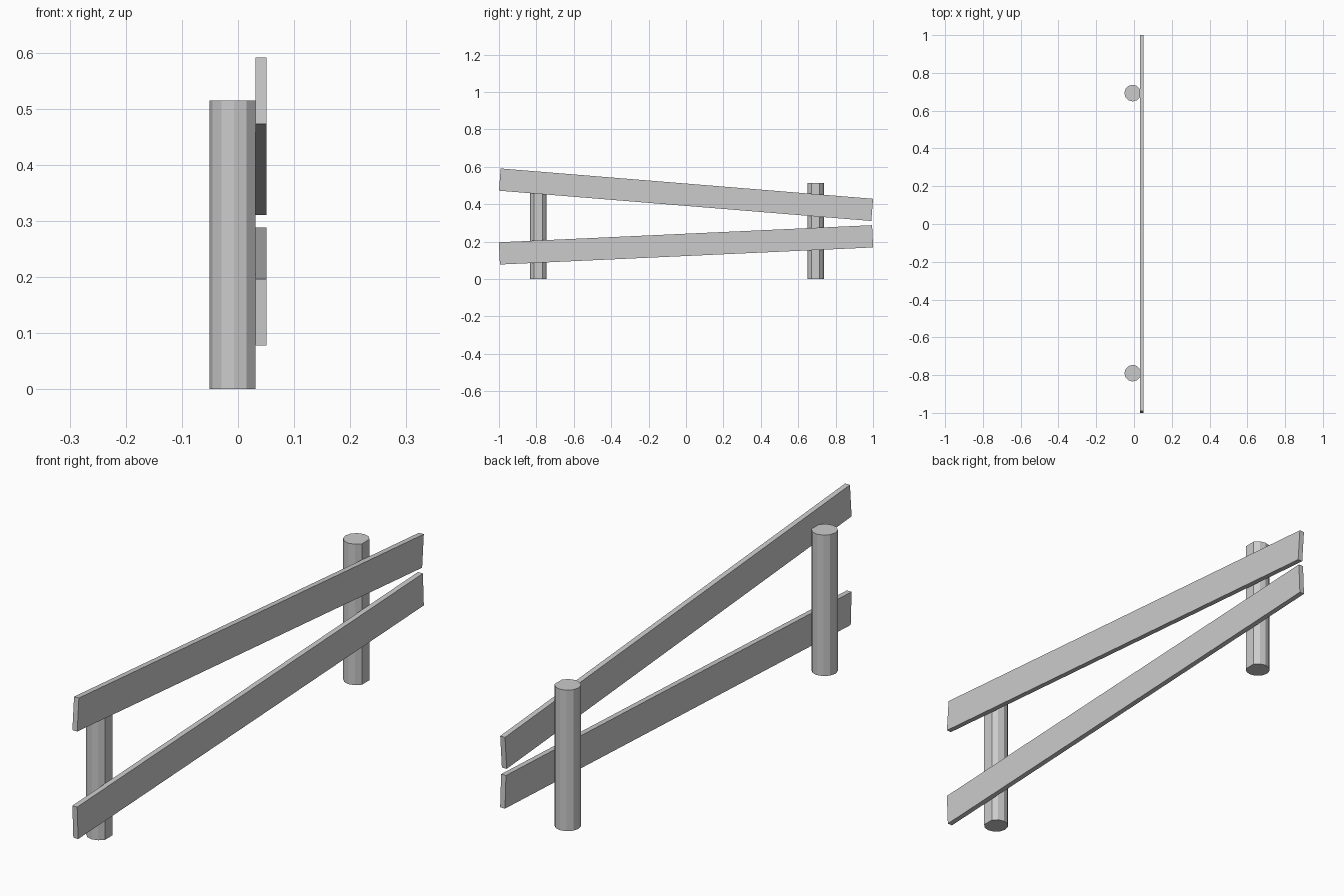
import bpy, bmesh
from math import cos, sin, pi, radians

if "Cube" in bpy.data.objects:
    bpy.data.objects.remove(bpy.data.objects["Cube"])

def make_object(name, bm):
    bmesh.ops.recalc_face_normals(bm, faces=bm.faces[:])
    mesh = bpy.data.meshes.new(name)
    bm.to_mesh(mesh)
    bm.free()
    obj = bpy.data.objects.new(name, mesh)
    bpy.context.collection.objects.link(obj)
    return obj

# Posts: 12-sided log with one corner shaved off where the rails attach
def post(name, y, radius=0.044, height=0.515, sides=12):
    bm = bmesh.new()
    ring = [bm.verts.new((radius * cos(2 * pi * i / sides),
                          radius * sin(2 * pi * i / sides), 0))
            for i in range(1, sides)]
    base = bm.faces.new(ring)
    top = bmesh.ops.extrude_face_region(bm, geom=[base], use_keep_orig=True)
    verts = [v for v in top["geom"] if isinstance(v, bmesh.types.BMVert)]
    bmesh.ops.translate(bm, verts=verts, vec=(0, 0, height))
    obj = make_object(name, bm)
    obj.location = (-0.007, y, 0)

# Rails: long planks tilted about x
def rail(name, z, angle, length=1.9975, width=0.119, thickness=0.0195):
    bm = bmesh.new()
    bmesh.ops.create_cube(bm, size=1)
    bmesh.ops.scale(bm, verts=bm.verts[:], vec=(thickness, length, width))
    obj = make_object(name, bm)
    obj.location = (0.0408, 0, z)
    obj.rotation_euler.x = radians(angle)

post("front_post", -0.79)
post("back_post", 0.693)
rail("upper_rail", 0.451, -4.65)
rail("lower_rail", 0.183, 2.62)
